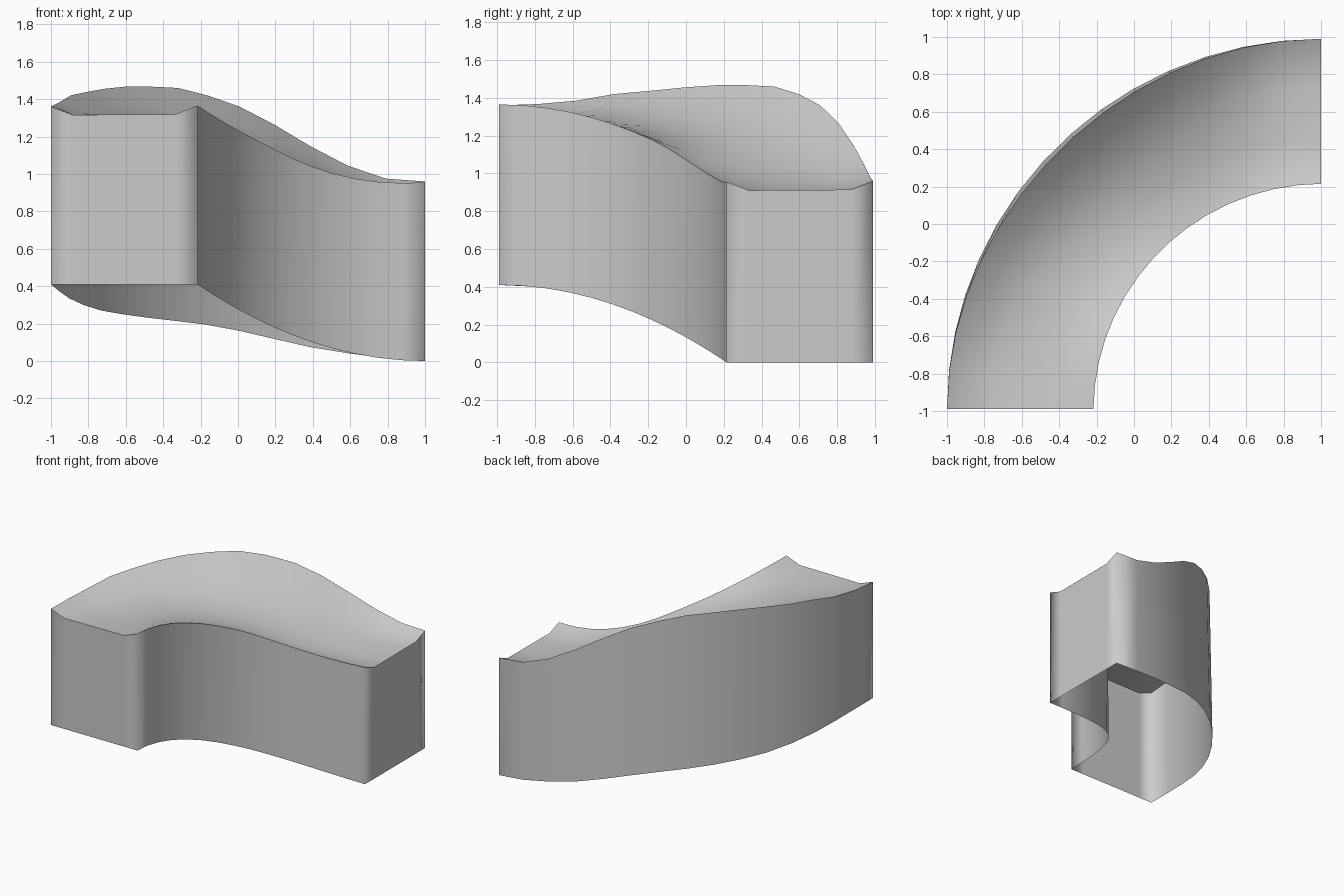
import bpy, bmesh
from math import sin, cos, pi

if "Cube" in bpy.data.objects:
    bpy.data.objects.remove(bpy.data.objects["Cube"])

# Heights of the outer wall along the quarter turn (every 6 degrees)
OUTER_TOP = [1.36, 1.367, 1.385, 1.42, 1.437, 1.455, 1.467, 1.467,
             1.46, 1.42, 1.36, 1.265, 1.15, 1.045, 0.975, 0.96]
OUTER_LOW = [0.41, 0.40, 0.373, 0.335, 0.30, 0.27, 0.25, 0.232,
             0.215, 0.195, 0.163, 0.12, 0.075, 0.042, 0.014, 0.0]
R_IN, R_OUT = 1.205, 1.98
STEPS = len(OUTER_TOP) - 1


def section(i):
    """Cross-section of the banked channel: inner foot, dished top, outer foot."""
    a = i / STEPS * pi / 2
    bank = sin(2 * a)

    def point(r, z):
        return (1 - 1.01 * r * cos(a), -0.99 + r * sin(a), z)

    low_in = 0.41 * cos(a) ** 2
    top_in = low_in + 0.955 - 0.02 * max(0, -sin(4 * a))
    top_out = OUTER_TOP[i]
    pts = [point(R_IN, low_in)]
    dips = [(0, 0), (0.15, 0.045 + 0.015 * bank), (0.33, 0.045 + 0.05 * bank),
            (0.5, 0.045 + 0.07 * bank), (0.67, 0.045 + 0.06 * bank),
            (0.85, 0.045 + 0.02 * bank), (1, 0)]
    r_top = R_OUT - 0.022 * bank ** 2
    r_low = R_IN - 0.005 * bank
    for f, dip in dips:
        pts.append(point(r_low + (r_top - r_low) * f,
                         top_in + (top_out - top_in) * f - dip))
    pts.append(point(R_OUT, OUTER_LOW[i]))
    return pts


# Banked curved ramp, a shell that is open underneath
bm = bmesh.new()
rings = [[bm.verts.new(p) for p in section(i)] for i in range(STEPS + 1)]
for a, b in zip(rings, rings[1:]):
    for j in range(len(a) - 1):
        bm.faces.new((a[j], b[j], b[j + 1], a[j + 1]))

# End panels, in upright strips
for ring in (rings[0], rings[-1]):
    top = ring[1:-1]
    low = [ring[0]] + [bm.verts.new((v.co.x, v.co.y, ring[0].co.z))
                       for v in top[1:-1]] + [ring[-1]]
    for j in range(len(top) - 1):
        bm.faces.new((low[j], low[j + 1], top[j + 1], top[j]))

# Outward normals, smooth faces, sharp rim
bmesh.ops.recalc_face_normals(bm, faces=bm.faces[:])
bm.normal_update()
mid = rings[STEPS // 2][4].link_faces[0]
if mid.normal.z < 0:
    bmesh.ops.reverse_faces(bm, faces=bm.faces[:])
for f in bm.faces:
    f.smooth = True
bm.normal_update()
for e in bm.edges:
    if len(e.link_faces) == 2:
        steep = [abs(f.normal.z) < 0.3 for f in e.link_faces]
        e.smooth = steep[0] == steep[1]

mesh = bpy.data.meshes.new("curved_ramp")
bm.to_mesh(mesh)
bm.free()
ramp = bpy.data.objects.new("curved_ramp", mesh)
bpy.context.collection.objects.link(ramp)
